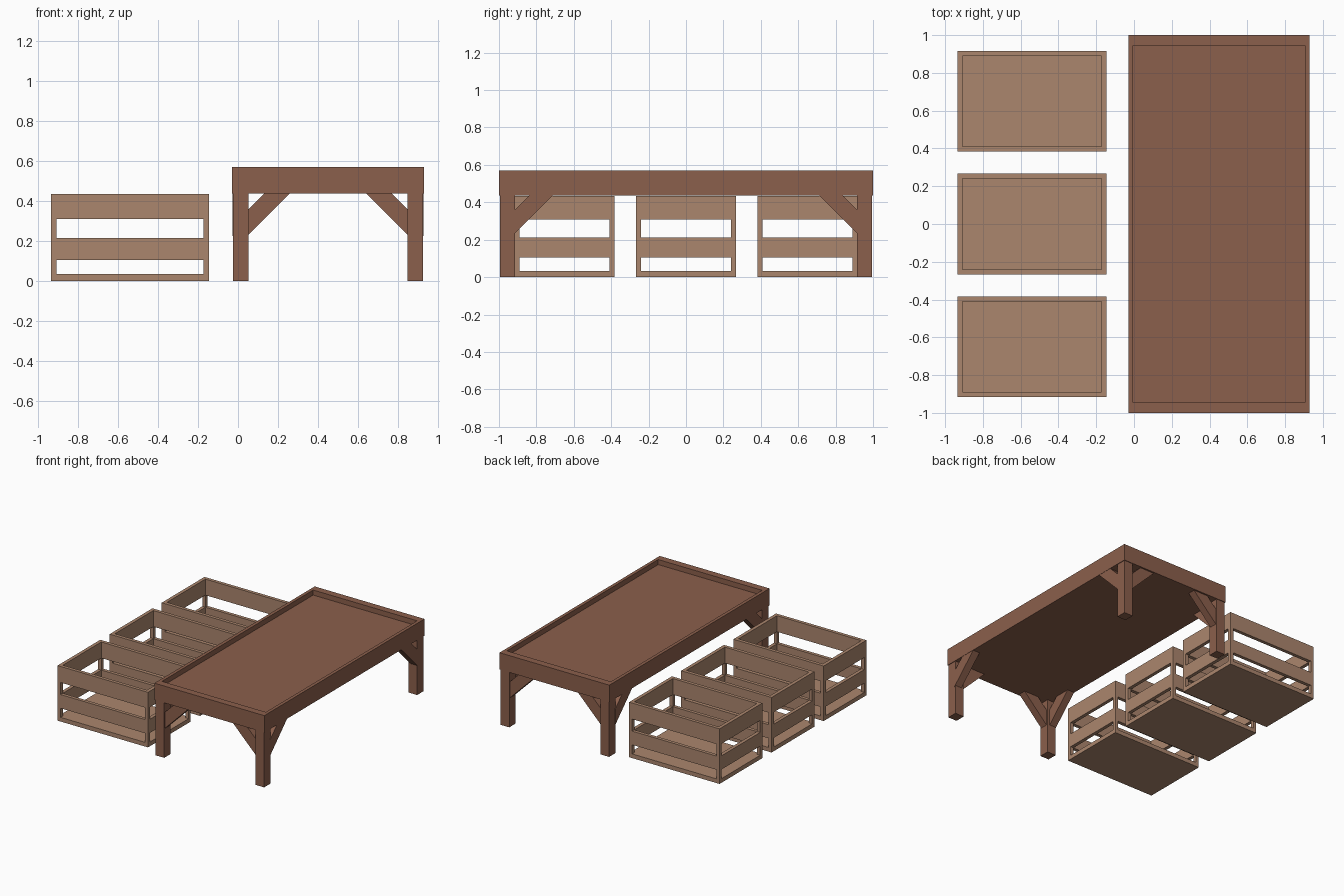
import bpy, bmesh
from mathutils import Vector

if "Cube" in bpy.data.objects:
    bpy.data.objects.remove(bpy.data.objects["Cube"])


def material(name, rgb):
    m = bpy.data.materials.new(name)
    m.diffuse_color = (*rgb, 1)
    m.use_nodes = True
    m.node_tree.nodes["Principled BSDF"].inputs["Base Color"].default_value = m.diffuse_color
    return m


DARK = material("dark brown wood", (0.26, 0.115, 0.072))
LIGHT = material("light brown wood", (0.41, 0.24, 0.155))


def finish(bm, name, mat):
    bmesh.ops.recalc_face_normals(bm, faces=bm.faces)
    me = bpy.data.meshes.new(name)
    bm.to_mesh(me)
    bm.free()
    me.materials.append(mat)
    ob = bpy.data.objects.new(name, me)
    bpy.context.collection.objects.link(ob)
    return ob


def add_box(bm, x0, x1, y0, y1, z0, z1):
    vs = bmesh.ops.create_cube(bm, size=1)["verts"]
    for v in vs:
        v.co = Vector((x1 if v.co.x > 0 else x0,
                       y1 if v.co.y > 0 else y0,
                       z1 if v.co.z > 0 else z0))
    return vs


def add_prism(bm, pts, offset):
    face = bm.faces.new([bm.verts.new(p) for p in pts])
    ext = bmesh.ops.extrude_face_region(bm, geom=[face])["geom"]
    for v in ext:
        if isinstance(v, bmesh.types.BMVert):
            v.co += Vector(offset)


def add_ring(bm, x0, x1, y0, y1, z0, z1, tx, ty):
    # rectangular frame: outer box minus inner opening, as one clean shell
    def loop(a, b, z):
        return [bm.verts.new(p) for p in ((x0 + a, y0 + b, z), (x1 - a, y0 + b, z),
                                          (x1 - a, y1 - b, z), (x0 + a, y1 - b, z))]
    loops = [loop(0, 0, z0), loop(0, 0, z1), loop(tx, ty, z1), loop(tx, ty, z0)]
    for k in range(4):
        p, q = loops[k], loops[(k + 1) % 4]
        for i in range(4):
            j = (i + 1) % 4
            bm.faces.new((p[i], p[j], q[j], q[i]))


# Table top: a slab with a raised rim
TX, RIM, APRON = 0.45, 0.57, 0.437
bm = bmesh.new()
add_box(bm, -0.03, 0.93, -1, 1, APRON, RIM)
top = max(bm.faces, key=lambda f: f.calc_center_median().z)
bm.faces.remove(top)
outer = sorted((v for v in bm.verts if v.co.z > 0.5), key=lambda v: (v.co.x, v.co.y))
outer = [outer[0], outer[2], outer[3], outer[1]]
corners = [(-0.004, -0.944), (0.904, -0.944), (0.904, 0.944), (-0.004, 0.944)]
lip = [bm.verts.new((x, y, RIM)) for x, y in corners]
bed = [bm.verts.new((x, y, 0.53)) for x, y in corners]
for a, b in ((outer, lip), (lip, bed)):
    for i in range(4):
        j = (i + 1) % 4
        bm.faces.new((a[i], a[j], b[j], b[i]))
bm.faces.new(bed)
finish(bm, "table_top", DARK)

# Legs with two diagonal braces each, mirrored to four corners
for sx, xn in ((-1, "left"), (1, "right")):
    for sy, yn in ((-1, "front"), (1, "back")):
        X = lambda d: TX + sx * (0.475 - d)     # d = distance in from outer leg face
        Y = lambda d: sy * (0.995 - d)
        bm = bmesh.new()
        add_box(bm, min(X(0), X(0.077)), max(X(0), X(0.077)),
                min(Y(0), Y(0.08)), max(Y(0), Y(0.08)), 0, APRON)
        finish(bm, f"{yn}_{xn}_leg", DARK)
        prof = [(0.072, 0.225), (0.284, APRON), (0.157, APRON), (0.072, 0.352)]
        bm = bmesh.new()
        add_prism(bm, [(X(d), Y(0.008), z) for d, z in prof], (0, -sy * 0.06, 0))
        add_prism(bm, [(X(-0.003), Y(d), z) for d, z in prof], (-sx * 0.06, 0, 0))
        finish(bm, f"{yn}_{xn}_braces", DARK)

# Three slatted crates
CX0, CX1, HY, T = -0.935, -0.145, 0.267, 0.027
for cy, yn in ((-0.65, "front"), (0, "middle"), (0.65, "back")):
    y0, y1 = cy - HY, cy + HY
    bm = bmesh.new()
    add_box(bm, CX0, CX1, y0, y1, 0, 0.033)
    finish(bm, f"{yn}_crate_floor", LIGHT)
    bm = bmesh.new()
    for z0, z1 in ((0.105, 0.213), (0.308, 0.435)):
        add_ring(bm, CX0, CX1, y0, y1, z0, z1, T, T)
    finish(bm, f"{yn}_crate_slats", LIGHT)
    bm = bmesh.new()
    for xa in (CX0, CX1 - T):
        for ya in (y0, y1 - T):
            for z0, z1 in ((0.033, 0.105), (0.213, 0.308)):
                add_box(bm, xa, xa + T, ya, ya + T, z0, z1)
    finish(bm, f"{yn}_crate_posts", LIGHT)
